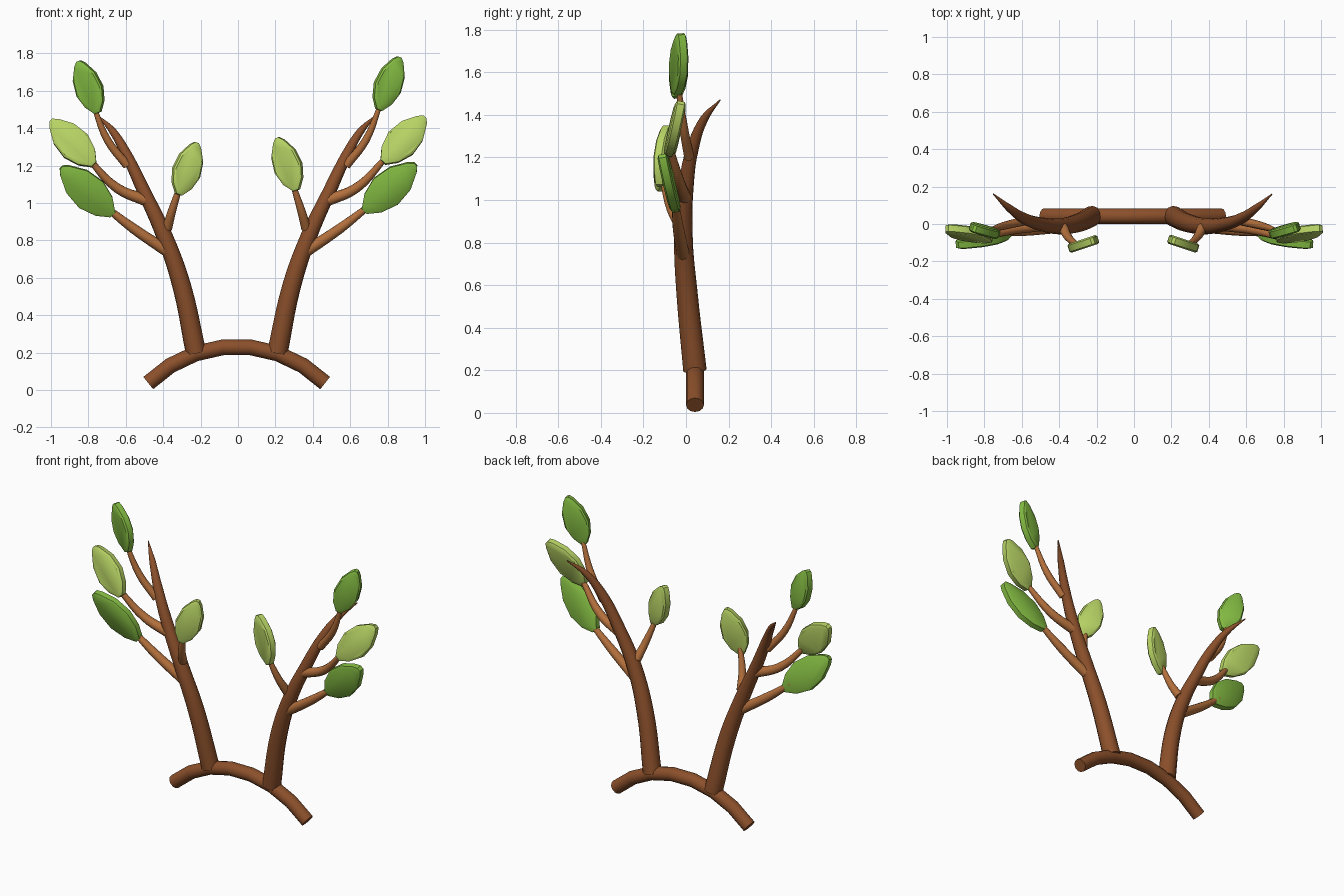
import bpy, bmesh, math
from mathutils import Vector

if "Cube" in bpy.data.objects:
    bpy.data.objects.remove(bpy.data.objects["Cube"])

CX = -0.007  # symmetry axis of the wooden parts


def material(name, rgb):
    m = bpy.data.materials.new(name)
    m.diffuse_color = (*rgb, 1)
    m.use_nodes = True
    m.node_tree.nodes["Principled BSDF"].inputs["Base Color"].default_value = m.diffuse_color
    return m


BARK = material("bark", (0.26, 0.08, 0.024))
TWIG = material("twig", (0.45, 0.16, 0.045))
GREEN = material("green", (0.23, 0.50, 0.055))
LIME = material("lime", (0.48, 0.66, 0.13))


def smooth(ob, angle):
    bpy.ops.object.select_all(action='DESELECT')
    ob.select_set(True)
    bpy.context.view_layer.objects.active = ob
    if ob.type == 'CURVE':
        bpy.ops.object.convert(target='MESH')
        ob = bpy.context.object
    bpy.ops.object.shade_smooth_by_angle(angle=math.radians(angle))


def tube(name, pts, mat, curved=True):
    """Tapered round tube through (x, y, z, radius) points."""
    cu = bpy.data.curves.new(name, 'CURVE')
    cu.dimensions = '3D'
    cu.bevel_depth = 1.0
    cu.bevel_resolution = 4
    cu.resolution_u = 5
    cu.use_fill_caps = True
    sp = cu.splines.new('BEZIER' if curved else 'POLY')
    points = sp.bezier_points if curved else sp.points
    points.add(len(pts) - 1)
    for p, (x, y, z, r) in zip(points, pts):
        p.co = (x, y, z) if curved else (x, y, z, 1)
        p.radius = r
        if curved:
            p.handle_left_type = p.handle_right_type = 'AUTO'
    cu.materials.append(mat)
    ob = bpy.data.objects.new(name, cu)
    bpy.context.collection.objects.link(ob)
    smooth(ob, 40)


# half outline of a leaf: (fraction of length, fraction of half width)
LEAF = [(0, 0.2), (0.17, 0.7), (0.42, 1.0), (0.7, 0.86), (0.93, 0.38), (1, 0.12)]


def leaf(name, base, tip, half, a, b, mat, thick=0.05):
    """Slab leaf lying in a plane with y slopes a (along x) and b (along z)."""
    o = Vector(base)
    dx, dz = tip[0] - o.x, tip[1] - o.z
    length = Vector((dx, a * dx + b * dz, dz))
    n = Vector((a, -1, b)).normalized()
    w = length.normalized().cross(n) * half
    outline = [(t, s) for t, s in LEAF] + [(t, -s) for t, s in reversed(LEAF)]
    bm = bmesh.new()
    # rings: softened rim at back, then front
    rings = []
    for k, h in ((0.88, -0.5), (1, -0.34), (1, 0.34), (0.88, 0.5)):
        rings.append([bm.verts.new(o + length * (0.5 + (t - 0.5) * k) + w * s * k + n * thick * h)
                      for t, s in outline])
    c = len(outline)
    for r0, r1 in zip(rings, rings[1:]):
        for i in range(c):
            j = (i + 1) % c
            bm.faces.new((r0[i], r0[j], r1[j], r1[i]))
    bm.faces.new(rings[0])
    bm.faces.new(rings[-1])
    bmesh.ops.recalc_face_normals(bm, faces=bm.faces)
    me = bpy.data.meshes.new(name)
    bm.to_mesh(me)
    bm.free()
    me.materials.append(mat)
    ob = bpy.data.objects.new(name, me)
    bpy.context.collection.objects.link(ob)
    smooth(ob, 35)


# curved head band
R, HALF = 0.671, math.radians(44.8)
band = []
for i in range(8):
    t = HALF * (2 * i / 7 - 1)
    band.append((CX + R * math.sin(t), 0.042, 0.232 - R * (1 - math.cos(t)), 0.042))
tube("head_band", band, BARK, curved=False)

# antlers and twigs, described for the right side
WOOD = {
    "antler": (BARK, [(0.218, 0.042, 0.2, 0.055), (0.295, 0.005, 0.56, 0.050),
                      (0.385, -0.012, 0.82, 0.044), (0.495, 0.0, 1.06, 0.036),
                      (0.58, 0.03, 1.24, 0.030), (0.66, 0.085, 1.38, 0.020),
                      (0.745, 0.16, 1.47, 0.003)]),
    "lower_twig": (TWIG, [(0.36, -0.012, 0.735, 0.032), (0.55, -0.035, 0.862, 0.027),
                          (0.71, -0.05, 0.985, 0.017)]),
    "middle_twig": (TWIG, [(0.475, -0.005, 1.01, 0.032), (0.64, -0.03, 1.08, 0.026),
                           (0.80, -0.075, 1.245, 0.015)]),
    "upper_twig": (TWIG, [(0.585, 0.015, 1.2, 0.024), (0.69, -0.01, 1.335, 0.021),
                          (0.77, -0.035, 1.53, 0.012)]),
    "inner_twig": (TWIG, [(0.372, -0.02, 0.865, 0.027), (0.345, -0.07, 0.96, 0.022),
                          (0.30, -0.11, 1.10, 0.014)]),
}
for side, sx in (("right", 1), ("left", -1)):
    for part, (mat, pts) in WOOD.items():
        tube(f"{side}_{part}", [(CX + sx * x, y, z, r) for x, y, z, r in pts], mat)

# leaves: each side is turned slightly differently
leaf("right_upper_leaf", (0.752, -0.045, 1.498), (0.862, 1.78), 0.076, 0.33, -0.05, GREEN)
leaf("left_upper_leaf", (-0.748, -0.045, 1.482), (-0.852, 1.758), 0.076, -0.33, -0.05, GREEN)
leaf("right_middle_leaf", (0.775, -0.082, 1.218), (1.0, 1.457), 0.088, 0.05, 0.2, LIME)
leaf("left_middle_leaf", (-0.770, -0.082, 1.205), (-1.0, 1.44), 0.088, -0.05, 0.2, LIME)
leaf("right_lower_leaf", (0.675, -0.048, 0.958), (0.95, 1.207), 0.095, -0.05, -0.2, GREEN)
leaf("left_lower_leaf", (-0.67, -0.048, 0.94), (-0.945, 1.19), 0.095, 0.05, -0.2, GREEN)
leaf("right_inner_leaf", (0.313, -0.122, 1.068), (0.212, 1.348), 0.078, -0.33, 0.0, LIME)
leaf("left_inner_leaf", (-0.318, -0.122, 1.045), (-0.222, 1.322), 0.078, 0.33, 0.0, LIME)
